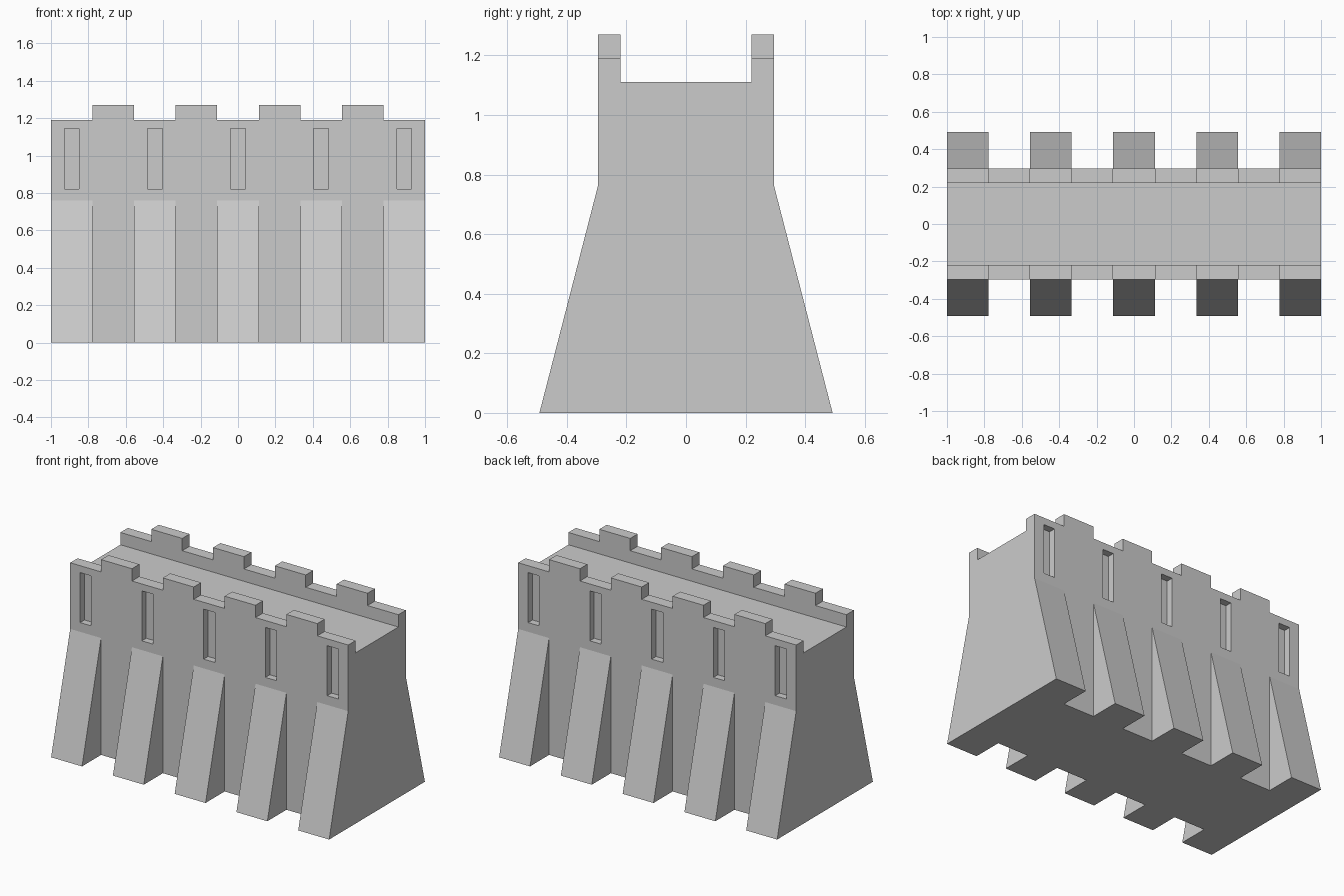
import bpy
import bmesh

if "Cube" in bpy.data.objects:
    bpy.data.objects.remove(bpy.data.objects["Cube"], do_unlink=True)

CELLS = 9                 # alternating buttress / gap bays along the wall
CELL = 2 / CELLS
FACE, INNER, FOOT = 0.296, 0.22, 0.492
SHOULDER, WALK, LOW, TOP = 0.76, 1.11, 1.19, 1.27

stone = bpy.data.materials.new("grey stone")
stone.use_nodes = True
colour = (0.6, 0.6, 0.6, 1)
stone.diffuse_color = colour
stone.node_tree.nodes["Principled BSDF"].inputs["Base Color"].default_value = colour


def make_object(name, bm):
    bmesh.ops.recalc_face_normals(bm, faces=bm.faces)
    mesh = bpy.data.meshes.new(name)
    bm.to_mesh(mesh)
    bm.free()
    mesh.materials.append(stone)
    obj = bpy.data.objects.new(name, mesh)
    bpy.context.collection.objects.link(obj)
    return obj


def add_box(bm, x, y, z):
    """Add a box spanning the (low, high) pairs x, y and z."""
    box = bmesh.ops.create_cube(bm, size=1)["verts"]
    for v in box:
        v.co = [a + (b - a) * (c + 0.5) for c, (a, b) in zip(v.co, (x, y, z))]


def cell_range(i):
    return (-1 + i * CELL, -1 + (i + 1) * CELL)


def carve(target, name, boxes):
    """Cut a list of boxes out of the target."""
    bm = bmesh.new()
    for box in boxes:
        add_box(bm, *box)
    cutter = make_object(name, bm)
    cutter.hide_render = True
    mod = target.modifiers.new(name, "BOOLEAN")
    mod.operation = "DIFFERENCE"
    mod.solver = "EXACT"
    mod.object = cutter
    bpy.context.view_layer.objects.active = target
    bpy.ops.object.modifier_apply(modifier=mod.name)
    bpy.data.objects.remove(cutter, do_unlink=True)


# Wall: flared cross-section with a sunken walkway, extruded along x
half = [(FOOT, 0), (FACE, SHOULDER), (FACE, TOP), (INNER, TOP), (INNER, WALK)]
section = half + [(-y, z) for y, z in reversed(half)]
bm = bmesh.new()
end = bm.faces.new([bm.verts.new((-1, y, z)) for y, z in section])
side = bmesh.ops.extrude_face_region(bm, geom=[end])["geom"]
bmesh.ops.translate(bm, vec=(2, 0, 0),
                    verts=[g for g in side if isinstance(g, bmesh.types.BMVert)])
wall = make_object("castle_wall", bm)

# Bays between the buttresses, cut back to the upright face
bays = []
for i in range(1, CELLS, 2):
    bays += [(cell_range(i), (FACE, 1), (-1, SHOULDER)),
             (cell_range(i), (-1, -FACE), (-1, SHOULDER))]
carve(wall, "buttress_gaps", bays)

# Crenels between the merlons, through both parapets
crenels = []
for i in range(0, CELLS, 2):
    a, b = cell_range(i)
    a = -2 if i == 0 else a
    b = 2 if i == CELLS - 1 else b
    crenels.append(((a, b), (-1, 1), (LOW, 2)))
carve(wall, "crenels", crenels)

# Narrow blind arrow slits above each buttress, front and back
slits = []
for i in range(0, CELLS, 2):
    x = sum(cell_range(i)) / 2
    for y in ((FACE - 0.045, 1), (-1, 0.045 - FACE)):
        slits.append(((x - 0.04, x + 0.04), y, (0.82, 1.145)))
carve(wall, "arrow_slits", slits)
